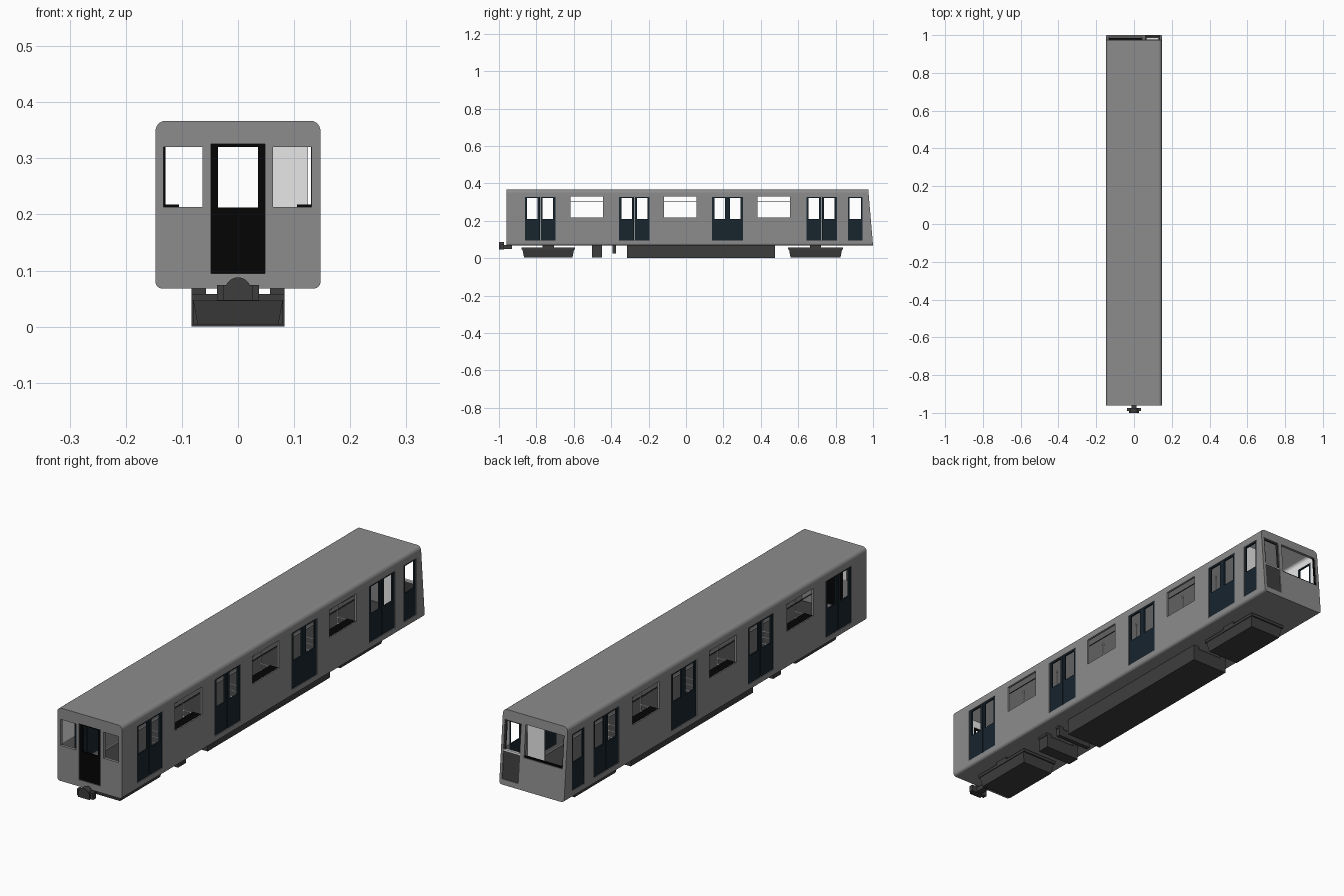
import bpy, bmesh, math

old = bpy.data.objects.get("Cube")
if old:
    bpy.data.objects.remove(old, do_unlink=True)


def material(name, r, g, b):
    m = bpy.data.materials.new(name)
    m.use_nodes = True
    m.diffuse_color = (r, g, b, 1)
    m.node_tree.nodes["Principled BSDF"].inputs["Base Color"].default_value = (r, g, b, 1)
    return m


GREY = material("body grey", 0.265, 0.265, 0.265)
BLUE = material("door blue", 0.009, 0.018, 0.027)
BLACK = material("black", 0.0015, 0.0015, 0.0015)
DARK = material("underframe grey", 0.048, 0.048, 0.048)
LIGHT = material("lining grey", 0.8, 0.8, 0.8)

HALF_W, Z_LOW, Z_TOP = 0.147, 0.068, 0.367
Y_FRONT, Y_BACK, RAKE = -0.96, 1.0, 0.085
WALL, END_WALL, LINING_Z = 0.009, 0.012, 0.214
SIDE_DOORS = (-0.78, -0.276, 0.222, 0.725)
WINDOWS = (-0.53, -0.03, 0.47)
DOOR_HALF, WINDOW_HALF = 0.082, 0.087


def finish(name, bm, mat):
    bmesh.ops.recalc_face_normals(bm, faces=bm.faces)
    me = bpy.data.meshes.new(name)
    bm.to_mesh(me)
    bm.free()
    me.materials.append(mat)
    ob = bpy.data.objects.new(name, me)
    bpy.context.collection.objects.link(ob)
    return ob


def add_box(bm, x, y, z, taper=0.0):
    """Box from (low, high) ranges; taper pulls the lower end inwards."""
    for v in bmesh.ops.create_cube(bm, size=1)["verts"]:
        low = v.co.z < 0
        out = [b if c > 0 else a for c, (a, b) in zip(v.co, (x, y, z))]
        if low and taper:
            out[0] -= math.copysign(taper, v.co.x)
            out[1] -= math.copysign(taper, v.co.y)
        v.co = out


def rake(bm):
    """Lean the back end of the car forwards."""
    for v in bm.verts:
        if v.co.y > 0.9:
            v.co.y -= RAKE * (v.co.z - Z_LOW)


def boxes(name, mat, *parts, raked=False):
    bm = bmesh.new()
    for p in parts:
        add_box(bm, *p)
    if raked:
        rake(bm)
    return finish(name, bm, mat)


def rounded_tube(name, inset, y0, y1):
    """Rounded car section swept along the car."""
    bm = bmesh.new()
    w, lo, hi = HALF_W - inset, Z_LOW + inset, Z_TOP - inset
    ring = []
    for sx, top, start in ((1, 0, -90), (1, 1, 0), (-1, 1, 90), (-1, 0, 180)):
        r = (0.018 if top else 0.012) - inset * 0.5
        cx, cz = sx * (w - r), (hi - r if top else lo + r)
        for i in range(7):
            a = math.radians(start + 15 * i)
            ring.append(bm.verts.new((cx + r * math.cos(a), y0, cz + r * math.sin(a))))
    face = bm.faces.new(ring)
    for v in bmesh.ops.extrude_face_region(bm, geom=[face])["geom"]:
        if isinstance(v, bmesh.types.BMVert):
            v.co.y = y1
    rake(bm)
    return finish(name, bm, GREY)


def cut(target, cutter):
    cutter.hide_render = True
    mod = target.modifiers.new("cut", "BOOLEAN")
    mod.operation, mod.solver, mod.object = "DIFFERENCE", "EXACT", cutter
    bpy.context.view_layer.objects.active = target
    bpy.ops.object.modifier_apply(modifier=mod.name)
    bpy.data.objects.remove(cutter, do_unlink=True)


# Hollow body shell
body = rounded_tube("body_shell", 0, Y_FRONT, Y_BACK)
cut(body, rounded_tube("cavity", WALL, Y_FRONT + END_WALL, Y_BACK - END_WALL))

# Openings for side doors, windows and both ends
across, door_z = (-0.2, 0.2), (0.096, 0.327)
front_y, back_y = (-1.0, -0.935), (0.948, 1.1)
holes = [(across, (c - DOOR_HALF, c + DOOR_HALF), door_z) for c in SIDE_DOORS]
holes += [(across, (c - WINDOW_HALF, c + WINDOW_HALF), (0.217, 0.33)) for c in WINDOWS]
holes += [
    (across, (0.866, 0.945), door_z),
    ((-0.048, 0.048), front_y, (0.095, 0.326)),
    ((-0.133, -0.063), front_y, (0.213, 0.32)),
    ((0.062, 0.131), front_y, (0.213, 0.32)),
    ((-0.133, 0.042), back_y, (0.198, 0.33)),
    ((0.06, 0.136), back_y, (0.09, 0.328)),
]
cut(body, boxes("openings", GREY, *holes))

# Light lining on the ceiling and upper inside walls
body.data.materials.clear()
body.data.materials.append(GREY)
body.data.materials.append(LIGHT)
bm = bmesh.new()
bm.from_mesh(body.data)
bmesh.ops.bisect_plane(bm, geom=bm.verts[:] + bm.edges[:] + bm.faces[:],
                       plane_co=(0, 0, LINING_Z), plane_no=(0, 0, 1))
for f in bm.faces:
    c = f.calc_center_median()
    straight_y = c.y + RAKE * (c.z - Z_LOW) if c.y > 0.9 else c.y
    inside = (abs(c.x) < HALF_W - WALL + 0.0005
              and LINING_Z < c.z < Z_TOP - WALL + 0.0005
              and Y_FRONT + END_WALL - 0.0005 < straight_y < Y_BACK - END_WALL + 0.0005)
    f.material_index = 1 if inside else 0
bm.to_mesh(body.data)
bm.free()
bpy.ops.object.select_all(action="DESELECT")
body.select_set(True)
bpy.context.view_layer.objects.active = body
bpy.ops.object.shade_smooth_by_angle(angle=math.radians(30))
body.modifiers.new("even_shading", "WEIGHTED_NORMAL").keep_sharp = True


def leaf_parts(a, b, z0, z1, sill, frame, depth, along_x):
    """Door leaf: solid lower panel, two stiles and a top rail."""
    spans = [
        ((a, b), (z0, sill)),
        ((a, a + frame), (sill, z1)),
        ((b - frame, b), (sill, z1)),
        ((a + frame, b - frame), (z1 - 0.006, z1)),
    ]
    return [(s, depth, z) if along_x else (depth, s, z) for s, z in spans]


# Doors, window trim and grab poles on both sides
for side, word in ((1, "left"), (-1, "right")):
    def reach(a, b):
        return tuple(sorted((side * a, side * b)))

    depth = reach(0.138, 0.144)
    for n, c in enumerate(SIDE_DOORS, 1):
        leaves = leaf_parts(c - DOOR_HALF, c - 0.001, *door_z, 0.209, 0.013, depth, False)
        leaves += leaf_parts(c + 0.001, c + DOOR_HALF, *door_z, 0.209, 0.013, depth, False)
        boxes(f"{word}_sliding_door_{n}", BLUE, *leaves)
    boxes(f"{word}_cab_door", BLUE,
          *leaf_parts(0.866, 0.945, *door_z, 0.209, 0.009, depth, False))
    for n, c in enumerate(WINDOWS, 1):
        span = (c - WINDOW_HALF, c + WINDOW_HALF)
        boxes(f"{word}_window_bar_{n}", DARK, (reach(0.136, 0.139), span, (0.303, 0.306)))
        boxes(f"{word}_window_ledge_{n}", BLACK, (reach(0.105, 0.143), span, (0.207, 0.2175)))
        for end, y in (("front", c - 0.105), ("back", c + 0.105)):
            near = (y - 0.002, y + 0.002)
            boxes(f"{word}_grab_pole_{n}_{end}", LIGHT,
                  (reach(0.048, 0.052), near, (0.082, 0.358)),
                  *[(reach(0.052, 0.138), near, (z, z + 0.004)) for z in (0.15, 0.175, 0.2)])

# Front gangway door
boxes("front_door", BLACK,
      *leaf_parts(-0.048, 0.048, 0.095, 0.326, 0.212, 0.012, (-0.957, -0.95), True))

# Raked back door with light ledge, and back window trim
boxes("back_door", DARK,
      *leaf_parts(0.06, 0.136, 0.09, 0.328, 0.202, 0.006, (0.99, 0.997), True), raked=True)
boxes("back_door_ledge", LIGHT,
      ((0.06, 0.136), (0.988, 0.9985), (0.202, 0.208)), raked=True)
boxes("back_window_trim", BLACK,
      ((-0.133, 0.042), (0.989, 0.997), (0.198, 0.204)),
      ((-0.133, -0.129), (0.989, 0.997), (0.204, 0.33)), raked=True)

# Interior floor and cab partition
boxes("floor", DARK, ((-0.132, 0.132), (-0.94, 0.975), (0.078, 0.082)))
boxes("cab_partition", LIGHT, ((0.048, 0.125), (0.842, 0.848), (0.082, 0.356)))


def mounts(a, b):
    """Pair of rails holding equipment to the floor."""
    return [((-0.083, -0.057), (a, b), (0.058, 0.07)), ((0.057, 0.083), (a, b), (0.058, 0.07))]


# Bogies: lipped tapered tubs
for name, a, b in (("front_bogie", -0.88, -0.593), ("back_bogie", 0.545, 0.84)):
    mid = (a + b) / 2
    boxes(name, DARK,
          ((-0.083, 0.083), (a, b), (0.046, 0.058)),
          ((-0.08, 0.08), (a + 0.006, b - 0.006), (0.004, 0.046), 0.008),
          *mounts(mid - 0.03, mid + 0.03))

# Equipment under the floor
boxes("equipment_case", DARK, ((-0.083, 0.083), (-0.315, 0.476), (0, 0.058)),
      *mounts(-0.315, 0.476))
boxes("small_case", DARK, ((-0.08, 0.08), (-0.502, -0.45), (0.004, 0.058)),
      *mounts(-0.502, -0.45))
boxes("cross_beam", DARK, ((-0.08, 0.08), (-0.392, -0.374), (0.025, 0.058)),
      *mounts(-0.392, -0.374))

# Coupler: stepped head, neck and domed top
boxes("coupler", DARK,
      ((-0.037, 0.037), (-0.991, -0.973), (0.047, 0.074)),
      ((-0.026, 0.026), (-1.0, -0.991), (0.047, 0.074)),
      ((-0.013, 0.013), (-0.975, -0.93), (0.05, 0.07)))
bm = bmesh.new()
bmesh.ops.create_cone(bm, cap_ends=True, segments=20, radius1=0.023, radius2=0.023, depth=0.026)
for v in bm.verts:
    x, y, z = v.co
    v.co = (x, z - 0.987, max(y, -0.017) + 0.065)
finish("coupler_dome", bm, DARK)
